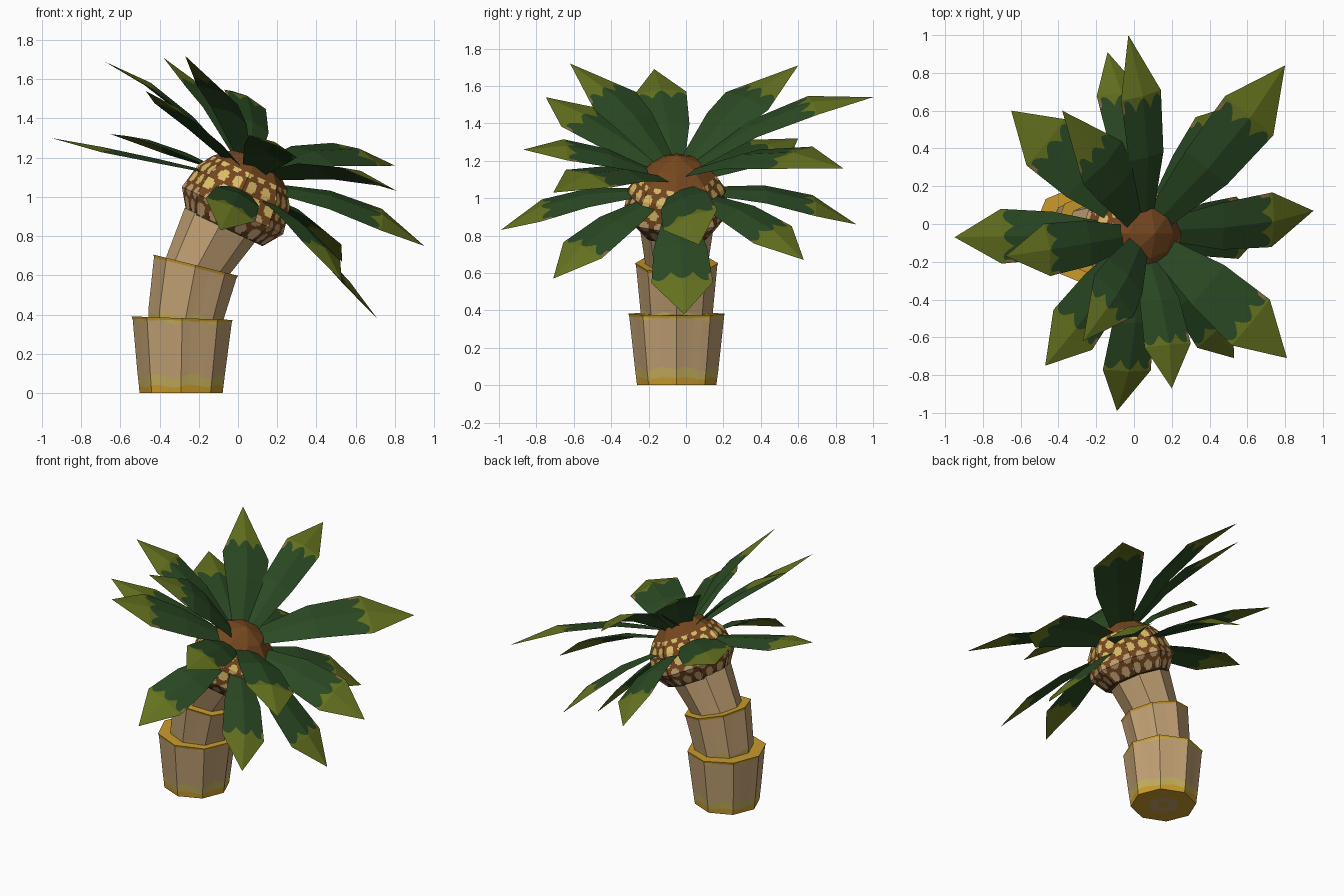
import bpy, bmesh, math
from mathutils import Vector

cube = bpy.data.objects.get("Cube")
if cube:
    bpy.data.objects.remove(cube, do_unlink=True)

CENTRE_Y = -0.05


def material(name, hex_code):
    def linear(c):
        return c / 12.92 if c <= 0.04045 else ((c + 0.055) / 1.055) ** 2.4
    col = [linear(int(hex_code[i:i + 2], 16) / 255) for i in (0, 2, 4)] + [1]
    m = bpy.data.materials.new(name)
    m.use_nodes = True
    m.diffuse_color = col
    bsdf = m.node_tree.nodes["Principled BSDF"]
    bsdf.inputs["Base Color"].default_value = col
    bsdf.inputs["Roughness"].default_value = 0.9
    return m


TAN = material("bark tan", "c2a174")
GOLD = material("ring gold", "cc9c2c")
PALE = material("pale yellow", "c4ae5c")
BROWN = material("crown brown", "75471f")
DARK = material("dark brown", "54351a")
CREAM = material("spot cream", "dcbc68")
GREEN = material("leaf green", "2a4923")
LIME = material("leaf lime", "64711f")
HUSK = material("withered leaf", "8a6b42")


def grid_object(name, rows, mats, rule, closed):
    """Skin rows of points; rule(row, column) gives each face its material."""
    bm = bmesh.new()
    vs = [[bm.verts.new(p) for p in row] for row in rows]
    cols = len(rows[0])
    for i in range(len(rows) - 1):
        for k in range(cols if closed else cols - 1):
            j = (k + 1) % cols
            f = bm.faces.new((vs[i][k], vs[i][j], vs[i + 1][j], vs[i + 1][k]))
            f.material_index = mats.index(rule(i, k))
    bmesh.ops.remove_doubles(bm, verts=bm.verts, dist=0.0002)
    if closed:
        bmesh.ops.recalc_face_normals(bm, faces=bm.faces)
    mesh = bpy.data.meshes.new(name)
    bm.to_mesh(mesh)
    bm.free()
    for m in mats:
        mesh.materials.append(m)
    ob = bpy.data.objects.new(name, mesh)
    bpy.context.collection.objects.link(ob)


def octagon(x, z, tilt, r, sub=1, wave=0.0):
    """Eight-sided ring, tilted about y, each side cut into sub pieces."""
    t = math.radians(tilt)
    pts = []
    for k in range(8 * sub):
        side, part = divmod(k, sub)
        a, b = side * math.pi / 4, (side + 1) * math.pi / 4
        f = part / sub
        u = r * (math.cos(a) * (1 - f) + math.cos(b) * f)
        v = r * (math.sin(a) * (1 - f) + math.sin(b) * f)
        dz = wave * math.sin(k * 1.3)
        pts.append(Vector((x + u * math.cos(t), CENTRE_Y + v,
                           z - u * math.sin(t) + dz)))
    return pts


def trunk_part(name, rings, bands):
    rows = [octagon(*ring[:4], 4, *ring[4:]) for ring in rings]
    grid_object(name, rows, list(dict.fromkeys(bands)), lambda i, k: bands[i], True)


# Trunk: three stacked, flaring, increasingly tilted drums
trunk_part("trunk_base", [
    (-.29, 0, 0, 0), (-.29, 0, 0, .04), (-.29, 0, 0, .1), (-.29, 0, 0, .212),
    (-.29, .036, 0, .216, .008), (-.29, .085, 0, .222, .014),
    (-.285, .358, 2, .252, .009), (-.285, .37, 2, .254),
    (-.285, .382, 2, .258), (-.285, .382, 2, 0)],
    [GOLD, TAN, GOLD, GOLD, PALE, TAN, PALE, GOLD, GOLD])
trunk_part("trunk_middle", [
    (-.268, .36, 4, 0), (-.268, .36, 4, .188), (-.265, .395, 5, .193, .012),
    (-.218, .638, 14, .217), (-.215, .652, 14, .222), (-.215, .652, 14, 0)],
    [TAN, PALE, TAN, GOLD, GOLD])
trunk_part("trunk_top", [
    (-.215, .63, 14, 0), (-.215, .63, 14, .165), (-.09, .86, 25, .2),
    (-.09, .86, 25, 0)], [TAN, TAN, TAN])

# Crown bulb: tilted octagonal barrel with staggered round spots
TILT = 25
AXIS = Vector((math.sin(math.radians(TILT)), 0, math.cos(math.radians(TILT))))
SUB = 20
STEPS = 12
profile = [(0, .215), (.1, .285), (.24, .257), (.31, .21)]
heights = []
for (h0, r0), (h1, r1) in zip(profile, profile[1:]):
    heights += [(h0 + (h1 - h0) * s / STEPS, r0 + (r1 - r0) * s / STEPS)
                for s in range(STEPS)]
heights.append(profile[-1])


def crown_ring(h, r):
    return octagon(-.07 + AXIS.x * h, .84 + AXIS.z * h, TILT, r, SUB)


def spot_rule(i, k):
    h = (heights[i][0] + heights[i + 1][0]) / 2
    pitch = .07
    row = math.floor(h / pitch)
    u = (k + .5) / (8 * SUB) * 18 + .5 * (row % 2)
    du, dv = (u % 1 - .5) * .095, h - (row + .5) * pitch
    if math.hypot(du, dv) < .031:
        return TAN if h < .13 else CREAM
    return DARK if h < .03 else BROWN


grid_object("crown_bulb", [crown_ring(h, r) for h, r in heights],
            [TAN, CREAM, DARK, BROWN], spot_rule, True)
grid_object("crown_underside", [crown_ring(0, .215), crown_ring(0, 0)],
            [DARK], lambda i, k: DARK, True)
grid_object("crown_dome", [crown_ring(.31, .21), crown_ring(.38, .13), crown_ring(.43, 0)],
            [BROWN], lambda i, k: BROWN, True)

# Leaves: folded blades arching from the crown to each tip
CROWN = Vector((.05, CENTRE_Y, 1.1))
COLS = 16


def piecewise(keys, t):
    for (t0, a), (t1, b) in zip(keys, keys[1:]):
        if t <= t1:
            return a + (b - a) * (t - t0) / (t1 - t0)
    return keys[-1][1]


def leaf(name, tip, half_width, bend, wide=.69, roll=0):
    """wide is where the blade is broadest; roll turns it about its length."""
    out = tip - CROWN
    rise = out.dot(AXIS)
    radial = (out - AXIS * rise).normalized()
    base = CROWN + radial * (.15 - .15 * rise) + AXIS * rise * .22
    along = tip - base
    side = along.cross(AXIS).normalized()
    side = (side - side.cross(along).normalized() * roll).normalized()
    up = side.cross(along).normalized()
    widths = [(0, .42), (.35, .86), (wide, 1), (1, 0)]
    arch = [(0, 0), (.35, .9), (wide, 1), (1, 0)]

    def point(t, u):
        w = piecewise(widths, t) * half_width
        lift = piecewise(arch, t) * bend * along.length - .18 * w * abs(u)
        return base + along * t + side * (u * w) + up * lift

    columns = []
    for c in range(COLS + 1):
        u = 2 * c / COLS - 1
        edge = .61 + .07 * abs(math.cos(u * 4.2))
        stops = sorted([0, .35, wide, edge - .05, edge, 1])
        columns.append([point(t, u) for t in stops])
    first_lime = 4 if wide < .6 else 3

    def colour(i, k):
        if i >= first_lime:
            return LIME
        return HUSK if i == first_lime - 1 and k == 0 else GREEN

    grid_object(name, list(zip(*columns)), [GREEN, LIME, HUSK], colour, False)


TIPS = [
    # back
    (-.03, 1.0, 1.54, .12, .1), (-.14, .91, .86, .135, .09),
    (.8, .84, 1.16, .175, .09), (.53, .63, .67, .15, .08),
    (-.65, .6, 1.32, .165, .04), (-.38, .6, 1.71, .16, .09, .55),
    # left side
    (.95, .07, .75, .155, .09, .69, .35), (.71, -.01, .38, .165, .03),
    # front
    (.81, -.71, 1.03, .165, .09), (.53, -.71, .57, .145, .07),
    (.2, -.87, 1.26, .135, .09), (-.09, -.99, .83, .14, .09),
    (-.47, -.75, 1.54, .155, .04), (-.27, -.62, 1.72, .16, .09, .55),
    # right side
    (-.95, -.07, 1.3, .145, .01), (-.68, -.17, 1.69, .14, .07),
]
for n, (x, y, z, *shape) in enumerate(TIPS, 1):
    leaf(f"leaf_{n}", Vector((x, y, z)), *shape)
